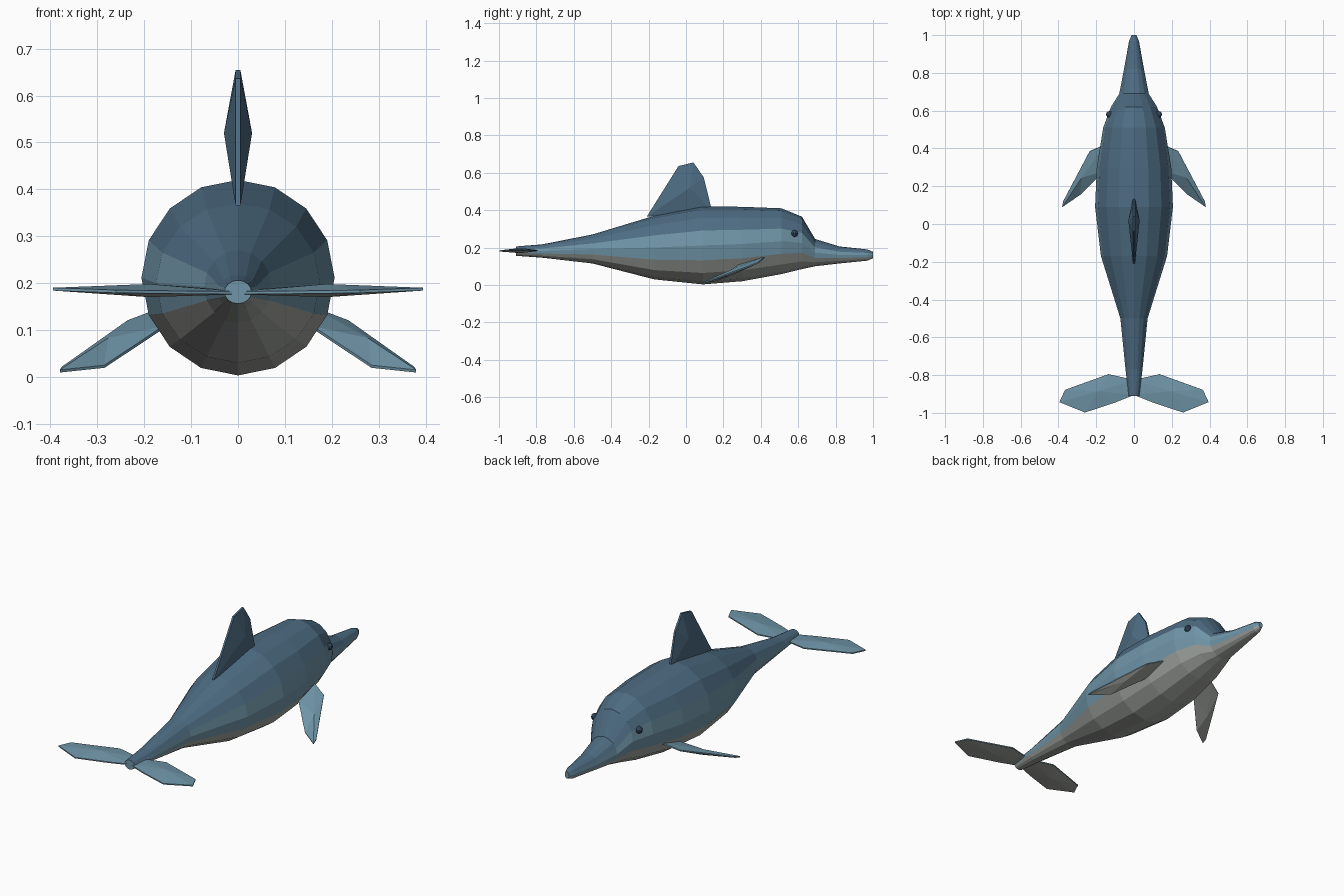
import bpy, bmesh, math
from mathutils import Vector

if "Cube" in bpy.data.objects:
    bpy.data.objects.remove(bpy.data.objects["Cube"])


def material(name, rgb):
    m = bpy.data.materials.new(name)
    m.diffuse_color = (*rgb, 1)
    m.use_nodes = True
    m.node_tree.nodes["Principled BSDF"].inputs["Base Color"].default_value = m.diffuse_color
    return m


BACK = material("dark blue back", (0.075, 0.15, 0.225))
SIDE = material("light blue side", (0.16, 0.30, 0.39))
BELLY = material("pale grey belly", (0.36, 0.38, 0.355))
EYE = material("dark eye", (0.03, 0.06, 0.10))


def finish(name, bm, mats):
    bmesh.ops.recalc_face_normals(bm, faces=bm.faces)
    me = bpy.data.meshes.new(name)
    bm.to_mesh(me)
    bm.free()
    for m in mats:
        me.materials.append(m)
    ob = bpy.data.objects.new(name, me)
    bpy.context.collection.objects.link(ob)
    return ob


# Body: rings of 16 points lofted from tail to beak (y, top, bottom, half width)
RINGS = [
    (-0.91, 0.206, 0.156, 0.029),
    (-0.77, 0.217, 0.146, 0.045),
    (-0.50, 0.270, 0.115, 0.072),
    (-0.17, 0.370, 0.030, 0.175),
    (0.09, 0.420, 0.003, 0.206),
    (0.30, 0.418, 0.020, 0.197),
    (0.51, 0.410, 0.058, 0.163),
    (0.62, 0.365, 0.085, 0.122),
    (0.69, 0.246, 0.100, 0.078),
    (0.82, 0.206, 0.115, 0.053),
    (0.97, 0.190, 0.130, 0.026),
    (1.00, 0.177, 0.143, 0.012),
]
N = 16
bm = bmesh.new()
loops = []
for y, top, bottom, hw in RINGS:
    zc, rz = (top + bottom) / 2, (top - bottom) / 2
    angles = [2 * math.pi * k / N for k in range(N)]
    loops.append([bm.verts.new((hw * math.sin(a), y, zc + rz * math.cos(a)))
                  for a in angles])
for a, b in zip(loops, loops[1:]):
    for k in range(N):
        j = (k + 1) % N
        f = bm.faces.new((a[k], a[j], b[j], b[k]))
        from_top = min(k, N - 1 - k)   # strips counted down from the spine
        f.material_index = 0 if from_top < 3 else 1 if from_top < 5 else 2
for end in (loops[0], loops[-1]):
    bm.faces.new(end).material_index = 1
finish("body", bm, [BACK, SIDE, BELLY])


# Fins: a thin outline swelling to one peak on each face
def fin(name, rim, peak, thick, edge, mats, mirror=1):
    pts = [Vector((x * mirror, y, z)) for x, y, z in rim]
    mid = Vector((peak[0] * mirror, peak[1], peak[2]))
    n = Vector()
    for p, q in zip(pts, pts[1:] + pts[:1]):
        n += (p - mid).cross(q - mid)
    n.normalize()
    if n.z < 0:
        n = -n
    bm = bmesh.new()
    sides = []
    for s, index in ((1, 0), (-1, 1)):
        ring = [bm.verts.new(p + n * s * edge) for p in pts]
        tip = bm.verts.new(mid + n * s * thick)
        for i in range(len(ring)):
            f = bm.faces.new((ring[i - 1], ring[i], tip))
            f.material_index = index
        sides.append(ring)
    up, low = sides
    for i in range(len(pts)):
        bm.faces.new((up[i - 1], up[i], low[i], low[i - 1]))
    return finish(name, bm, mats)


fin("dorsal_fin",
    [(0, -0.21, 0.365), (0, -0.04, 0.636), (0, 0.04, 0.655),
     (0, 0.095, 0.575), (0, 0.138, 0.40)],
    (0, 0.02, 0.52), 0.03, 0.005, [BACK, BACK])

FLIPPER = [(0.155, 0.42, 0.148), (0.235, 0.385, 0.118), (0.375, 0.12, 0.019),
           (0.38, 0.09, 0.012), (0.285, 0.155, 0.022), (0.16, 0.28, 0.105)]
FLUKE = [(0.0, -0.825, 0.181), (0.135, -0.795, 0.184), (0.365, -0.878, 0.187),
         (0.395, -0.943, 0.187), (0.26, -0.998, 0.182),
         (0.10, -0.945, 0.180), (0.0, -0.905, 0.179)]
for side, s in (("right", 1), ("left", -1)):
    fin("flipper_" + side, FLIPPER, (0.275, 0.25, 0.07), 0.014, 0.003,
        [SIDE, BELLY], s)
    fin("tail_fluke_" + side, FLUKE, (0.19, -0.885, 0.184), 0.014, 0.003,
        [SIDE, BELLY], s)
    # Eyes
    bm = bmesh.new()
    bmesh.ops.create_uvsphere(bm, u_segments=10, v_segments=8, radius=0.018)
    bmesh.ops.translate(bm, verts=bm.verts, vec=(s * 0.13, 0.58, 0.275))
    finish("eye_" + side, bm, [EYE])
